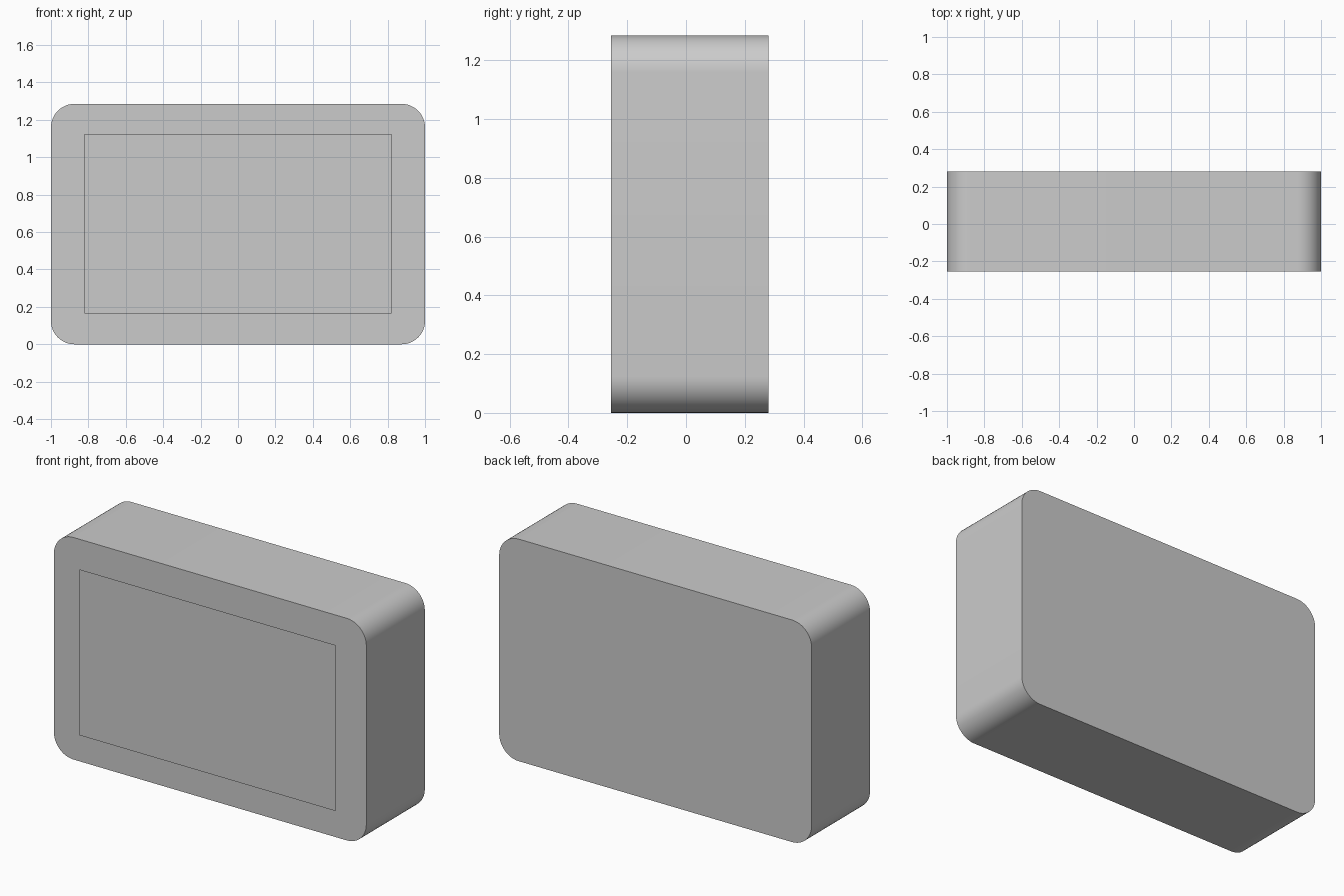
import bpy, bmesh, math

if "Cube" in bpy.data.objects:
    bpy.data.objects.remove(bpy.data.objects["Cube"])

HALF_W, HEIGHT, RADIUS = 1.0, 1.285, 0.125
FRONT_Y, BACK_Y, SCREEN_Y = -0.255, 0.28, -0.28
SEGMENTS = 12


def make_object(name, bm):
    mesh = bpy.data.meshes.new(name)
    bm.to_mesh(mesh)
    bm.free()
    obj = bpy.data.objects.new(name, mesh)
    bpy.context.collection.objects.link(obj)
    return obj


def rounded_outline(half_w, height, r, seg):
    """Rounded rectangle in x, z, counter-clockwise seen from the front."""
    corners = [(half_w - r, r, -90), (half_w - r, height - r, 0),
               (r - half_w, height - r, 90), (r - half_w, r, 180)]
    points = []
    for cx, cz, start in corners:
        for i in range(seg + 1):
            a = math.radians(start + 90 * i / seg)
            points.append((cx + r * math.cos(a), cz + r * math.sin(a)))
    return points


# Body: rounded outline pushed from front to back
bm = bmesh.new()
outline = rounded_outline(HALF_W, HEIGHT, RADIUS, SEGMENTS)
face = bm.faces.new([bm.verts.new((x, FRONT_Y, z)) for x, z in outline])
back = bmesh.ops.extrude_face_region(bm, geom=[face], use_keep_orig=True)
back_verts = [g for g in back["geom"] if isinstance(g, bmesh.types.BMVert)]
bmesh.ops.translate(bm, verts=back_verts, vec=(0, BACK_Y - FRONT_Y, 0))
bmesh.ops.recalc_face_normals(bm, faces=bm.faces)
body = make_object("body", bm)
bpy.context.view_layer.objects.active = body
body.select_set(True)
bpy.ops.object.shade_smooth_by_angle(angle=math.radians(30))

# Screen: thin flat panel floating just ahead of the front face
bm = bmesh.new()
bm.faces.new([bm.verts.new((x, SCREEN_Y, z)) for x, z in
              [(-0.82, 0.165), (0.82, 0.165), (0.82, 1.125), (-0.82, 1.125)]])
make_object("screen", bm)
